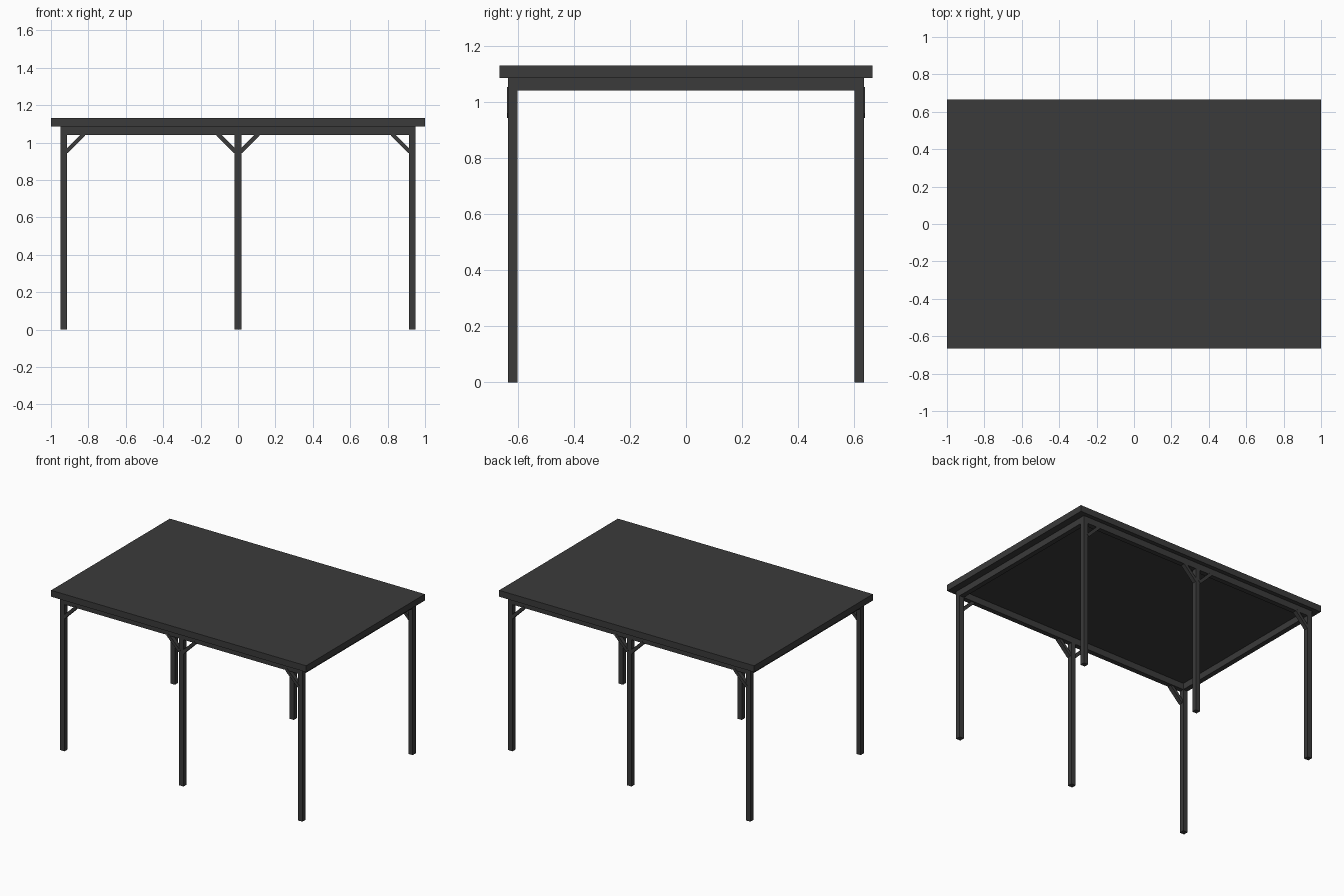
import bpy, math

if "Cube" in bpy.data.objects:
    bpy.data.objects.remove(bpy.data.objects["Cube"])

mat = bpy.data.materials.new("charcoal")
mat.diffuse_color = (0.043, 0.043, 0.043, 1)
mat.use_nodes = True
mat.node_tree.nodes["Principled BSDF"].inputs["Base Color"].default_value = mat.diffuse_color


def box(name, size, loc, tilt=0.0):
    """Axis-aligned box, optionally tilted about y."""
    bpy.ops.mesh.primitive_cube_add(size=1, location=loc, rotation=(0, tilt, 0))
    ob = bpy.context.object
    ob.name = name
    ob.scale = size
    ob.data.materials.append(mat)
    return ob


W = 0.035              # timber thickness
PX, PY = 0.9325, 0.6175  # post centre lines
Z0, Z1, Z2 = 1.04, 1.085, 1.13

# Roof slab
box("roof_slab", (2.0, 1.33, Z2 - Z1), (0, 0, (Z1 + Z2) / 2))

# Perimeter beams
zb = (Z0 + Z1) / 2
for s, n in ((-1, "front"), (1, "back")):
    box(n + "_beam", (2 * PX + W, W, Z1 - Z0), (0, s * PY, zb))
for s, n in ((-1, "left"), (1, "right")):
    box(n + "_beam", (W, 2 * PY - W, Z1 - Z0), (s * PX, 0, zb))


def brace(name, x, y, d):
    """45 degree knee brace rising from the post at x in direction d."""
    cx, cz = x + d * 0.061, 0.998
    box(name, (0.135, 0.03, 0.022), (cx, y, cz), -d * math.radians(45))


# Posts and knee braces along both long sides
for sy, row in ((-1, "front"), (1, "back")):
    for x, col, dirs in ((-PX, "left", (1,)), (0, "middle", (-1, 1)), (PX, "right", (-1,))):
        box(f"{row}_{col}_post", (W, W, Z0), (x, sy * PY, Z0 / 2))
        for d in dirs:
            brace(f"{row}_{col}_brace", x, sy * (PY + 0.005), d)
